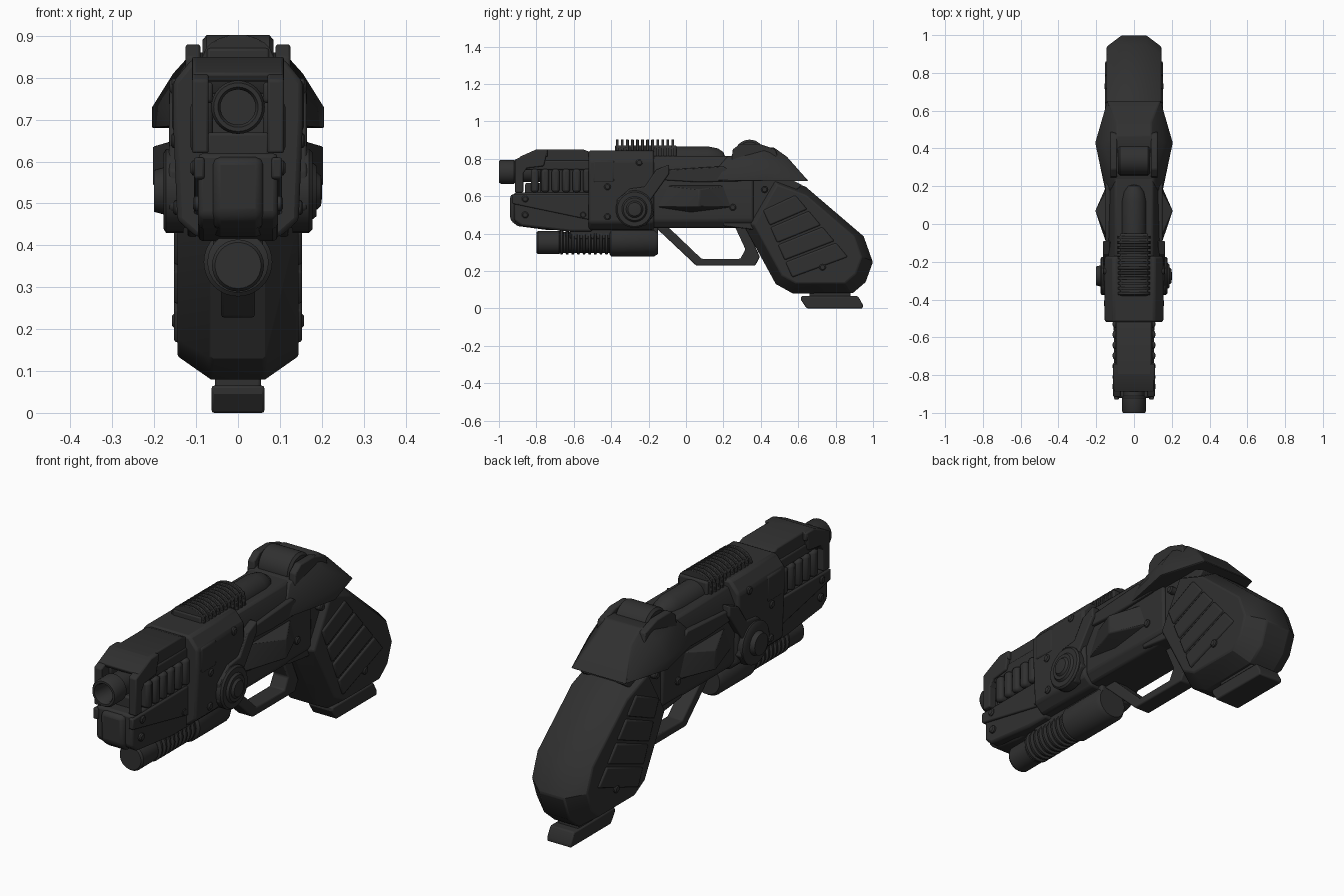
import bpy, bmesh, math
from mathutils import Vector

mat = bpy.data.materials.new("gunmetal_black")
mat.diffuse_color = (0.03, 0.03, 0.03, 1)


def finish(name, bm, mirror=False, bevel=0.0):
    bmesh.ops.recalc_face_normals(bm, faces=bm.faces)
    me = bpy.data.meshes.new(name)
    bm.to_mesh(me)
    bm.free()
    me.materials.append(mat)
    ob = bpy.data.objects.new(name, me)
    bpy.context.collection.objects.link(ob)
    bpy.ops.object.select_all(action='DESELECT')
    ob.select_set(True)
    bpy.context.view_layer.objects.active = ob
    bpy.ops.object.shade_smooth_by_angle(angle=math.radians(32))
    if bevel:
        m = ob.modifiers.new("bevel", 'BEVEL')
        m.width, m.segments, m.limit_method = bevel, 2, 'ANGLE'
        m.angle_limit = math.radians(35)
    if mirror:
        ob.modifiers.new("mirror", 'MIRROR').use_mirror_merge = False
    return ob


def prism(name, pts, x0, x1, mirror=False, bevel=0.006):
    """Side profile (y, z) extruded across x."""
    bm = bmesh.new()
    f = bm.faces.new([bm.verts.new((x0, y, z)) for y, z in pts])
    r = bmesh.ops.extrude_face_region(bm, geom=[f])
    vs = [v for v in r['geom'] if isinstance(v, bmesh.types.BMVert)]
    bmesh.ops.translate(bm, verts=vs, vec=(x1 - x0, 0, 0))
    return finish(name, bm, mirror, bevel)


def box(name, x0, x1, y0, y1, z0, z1, mirror=False, bevel=0.008):
    return prism(name, [(y0, z0), (y1, z0), (y1, z1), (y0, z1)], x0, x1, mirror, bevel)


def hull(name, pts, both=True, mirror=False, bevel=0.006):
    """Faceted shell round points; both adds the x-mirrored points."""
    bm = bmesh.new()
    for x, y, z in pts:
        bm.verts.new((x, y, z))
        if both:
            bm.verts.new((-x, y, z))
    r = bmesh.ops.convex_hull(bm, input=bm.verts)
    junk = {v for v in r['geom_interior'] + r['geom_unused'] if isinstance(v, bmesh.types.BMVert)}
    bmesh.ops.delete(bm, geom=list(junk), context='VERTS')
    bmesh.ops.dissolve_limit(bm, angle_limit=0.02, verts=bm.verts, edges=bm.edges)
    return finish(name, bm, mirror, bevel)


def loft(name, section, y0, y1, bevel=0.006):
    """Half cross-section (x, z) run along y."""
    return hull(name, [(x, y, z) for y in (y0, y1) for x, z in section], bevel=bevel)


def lathe(name, axis, c, prof, n=32, mirror=False):
    """Rings (distance along axis, radius) about the x or y axis."""
    bm = bmesh.new()
    rings = []
    for t, r in prof:
        ring = []
        for i in range(n):
            a = 2 * math.pi * i / n
            u, w = r * math.cos(a), r * math.sin(a)
            p = Vector((t, u, w)) if axis == 'x' else Vector((u, t, w))
            ring.append(bm.verts.new(p + Vector(c)))
        rings.append(ring)
    for a, b in zip(rings, rings[1:]):
        for i in range(n):
            bm.faces.new((a[i], a[(i + 1) % n], b[(i + 1) % n], b[i]))
    bm.faces.new(rings[0])
    bm.faces.new(rings[-1])
    return finish(name, bm, mirror)


# Barrel with bored muzzle
lathe("barrel", 'y', (0, 0, 0.73), [(-0.86, 0.042), (-0.99, 0.042), (-1.0, 0.048), (-1.0, 0.058),
      (-0.99, 0.064), (-0.92, 0.064), (-0.91, 0.055), (-0.5, 0.055)])

# Front end: nose, lower body, core, cover and muzzle bracket
prism("nose", [(-0.94, 0.47), (-0.94, 0.61), (-0.6, 0.62), (-0.6, 0.42), (-0.75, 0.42), (-0.90, 0.44)],
      -0.06, 0.06, bevel=0.018)
prism("front_lower_body", [(-0.92, 0.47), (-0.92, 0.62), (-0.5, 0.62), (-0.5, 0.41), (-0.62, 0.41),
      (-0.88, 0.44)], -0.095, 0.095, bevel=0.012)
prism("front_side_plate", [(-0.93, 0.56), (-0.93, 0.61), (-0.5, 0.61), (-0.5, 0.47)], 0.08, 0.105, True)
box("front_core", -0.075, 0.075, -0.86, -0.5, 0.6, 0.67)
box("barrel_shroud", -0.078, 0.078, -0.78, -0.5, 0.6, 0.80)
prism("top_cover", [(-0.80, 0.80), (-0.80, 0.85), (-0.55, 0.85), (-0.5, 0.83), (-0.5, 0.76), (-0.78, 0.76)],
      -0.092, 0.092)
prism("bracket_bridge", [(-0.88, 0.79), (-0.89, 0.81), (-0.80, 0.85), (-0.74, 0.85), (-0.74, 0.81),
      (-0.80, 0.81)], -0.108, 0.108)
prism("bracket_arm", [(-0.915, 0.62), (-0.915, 0.795), (-0.80, 0.85), (-0.74, 0.85), (-0.76, 0.76),
      (-0.85, 0.75), (-0.87, 0.72), (-0.87, 0.62)], 0.07, 0.11, True)
box("shroud_rail", 0.06, 0.098, -0.86, -0.5, 0.74, 0.79, True)
for i in range(6):
    y = -0.83 + i * 0.056
    box(f"cooling_rib_{i}", 0.06, 0.113, y, y + 0.042, 0.62, 0.745, True, 0.014)

# Receiver
loft("front_receiver", [(0.10, 0.42), (0.145, 0.46), (0.15, 0.69), (0.155, 0.70), (0.155, 0.79), (0.11, 0.845)],
     -0.52, -0.17, 0.012)
loft("rear_receiver", [(0.10, 0.43), (0.13, 0.47), (0.135, 0.74), (0.10, 0.815)], -0.2, 0.36, 0.01)
box("receiver_step", 0.13, 0.157, -0.5, -0.38, 0.67, 0.795, True, 0.012)
hull("grip_joint", [(0.12, 0.2, 0.44), (0.12, 0.2, 0.7), (0.12, 0.36, 0.42), (0.12, 0.62, 0.66),
     (0.12, 0.5, 0.72)])
hull("side_armor", [(0.12, -0.18, 0.54), (0.12, -0.12, 0.66), (0.205, 0.07, 0.635), (0.205, 0.07, 0.545),
     (0.12, 0.22, 0.66), (0.12, 0.26, 0.54), (0.12, 0.02, 0.51)], False, True)
prism("upper_side_rail", [(-0.18, 0.69), (-0.12, 0.74), (0.2, 0.76), (0.3, 0.68), (0.05, 0.675)],
      0.12, 0.15, True)

# Cooling fins on top
arc = [(0.088 * math.cos(a), 0.82 + 0.082 * math.sin(a) ** 0.7) for a in
       [math.pi / 2 * k / 6 for k in range(6)]]
box("fin_base", -0.075, 0.075, -0.38, -0.05, 0.78, 0.872)
for i in range(12):
    y = -0.375 + i * 0.027
    loft(f"top_fin_{i}", arc + [(0.088, 0.79), (0.02, 0.902)], y, y + 0.015, 0.002)

# Bolt tube, hammer wheel and rear hood
lathe("bolt_tube", 'y', (0, 0, 0.8), [(-0.06, 0.065), (0.12, 0.065), (0.17, 0.055), (0.2, 0.035), (0.21, 0.01)])
lathe("hammer_wheel", 'x', (0, 0.34, 0.82), [(-0.085, 0.07), (-0.075, 0.082), (0.075, 0.082), (0.085, 0.07)])
prism("wheel_cheek", [(0.24, 0.76), (0.25, 0.85), (0.29, 0.88), (0.39, 0.88), (0.48, 0.85), (0.5, 0.76)],
      0.09, 0.125, True)
hull("rear_hood", [(0.205, 0.43, 0.73), (0.205, 0.43, 0.68), (0.14, 0.12, 0.685), (0.14, 0.15, 0.73),
     (0.155, 0.43, 0.81), (0.11, 0.22, 0.81), (0.11, 0.41, 0.86), (0.09, 0.47, 0.86),
     (0.09, 0.54, 0.81), (0.14, 0.655, 0.68), (0.10, 0.60, 0.74)])

# Pivot discs and link arm on both sides
prism("pivot_arm", [(-0.37, 0.49), (-0.37, 0.58), (-0.30, 0.64), (-0.22, 0.65), (-0.16, 0.74), (-0.09, 0.77),
      (-0.09, 0.72), (-0.19, 0.58), (-0.17, 0.50), (-0.22, 0.44), (-0.32, 0.44)], 0.125, 0.165, True)
lathe("pivot_disc_right", 'x', (0, -0.275, 0.53), [(0.13, 0.1), (0.17, 0.1), (0.178, 0.092), (0.178, 0.068),
      (0.188, 0.06), (0.188, 0.045), (0.198, 0.036), (0.2, 0.02)])
lathe("pivot_disc_left", 'x', (0, -0.275, 0.53), [(-0.13, 0.1), (-0.172, 0.1), (-0.178, 0.09), (-0.178, 0.056),
      (-0.2, 0.05), (-0.2, 0.03)])

# Under-barrel tube with coil
lathe("under_tube", 'y', (0, 0, 0.352), [(-0.8, 0.05), (-0.8, 0.055), (-0.79, 0.062), (-0.68, 0.062),
      (-0.67, 0.055), (-0.4, 0.055)])
for i in range(9):
    y = -0.675 + i * 0.03
    lathe(f"coil_ring_{i}", 'y', (0, y, 0.36), [(0, 0.06), (0.005, 0.073), (0.015, 0.073), (0.02, 0.06)])
lathe("under_housing", 'y', (0, 0, 0.36), [(-0.41, 0.07), (-0.40, 0.082), (-0.17, 0.082), (-0.15, 0.07)])
box("tube_mount", -0.06, 0.06, -0.62, -0.15, 0.37, 0.45)

# Trigger guard
prism("trigger_guard", [(-0.16, 0.43), (0.055, 0.228), (0.37, 0.228), (0.395, 0.275), (0.32, 0.44),
      (0.26, 0.44), (0.318, 0.315), (0.29, 0.265), (0.083, 0.265), (-0.09, 0.43)], -0.04, 0.04)

# Grip: narrow outline with wider inset flanks
outline = [(0.30, 0.46), (0.38, 0.33), (0.48, 0.13), (0.57, 0.08), (0.89, 0.08), (0.96, 0.14), (1.0, 0.25),
           (0.95, 0.385), (0.64, 0.65), (0.45, 0.72)]
cy, cz = 0.66, 0.39
hull("grip", [(0.065, y, z) for y, z in outline] +
     [(0.145, cy + (y - cy) * 0.82, cz + (z - cz) * 0.82) for y, z in outline])


# Grip panels, four strips a side
def mix(a, b, t):
    return (a[0] + (b[0] - a[0]) * t, a[1] + (b[1] - a[1]) * t)


front, back = ((0.41, 0.53), (0.57, 0.16)), ((0.58, 0.61), (0.87, 0.27))
for i in range(4):
    t0, t1 = i / 4 + 0.015, (i + 1) / 4 - 0.015
    prism(f"grip_panel_{i}", [mix(*front, t0), mix(*front, t1), mix(*back, t1), mix(*back, t0)],
          0.125, 0.153, True, 0.008)

# Magazine foot
box("magazine_neck", -0.055, 0.055, 0.66, 0.88, 0.04, 0.1)
prism("magazine_foot", [(0.615, 0.065), (0.615, 0.045), (0.645, 0.0), (0.945, 0.0), (0.945, 0.02), (0.92, 0.065)],
      -0.063, 0.063)

# Bolt heads on both sides (y, z, outer x)
bolts = [(0.73, 0.22, 0.157), (0.42, 0.635, 0.15), (0.25, 0.54, 0.142), (-0.25, 0.78, 0.163), (-0.42, 0.65, 0.16),
         (-0.42, 0.49, 0.155), (-0.55, 0.50, 0.108), (-0.86, 0.585, 0.113), (-0.86, 0.50, 0.108)]
for i, (y, z, x) in enumerate(bolts):
    lathe(f"bolt_head_{i}", 'x', (0, y, z), [(x - 0.05, 0.018), (x - 0.005, 0.018), (x, 0.012)], 12, True)
